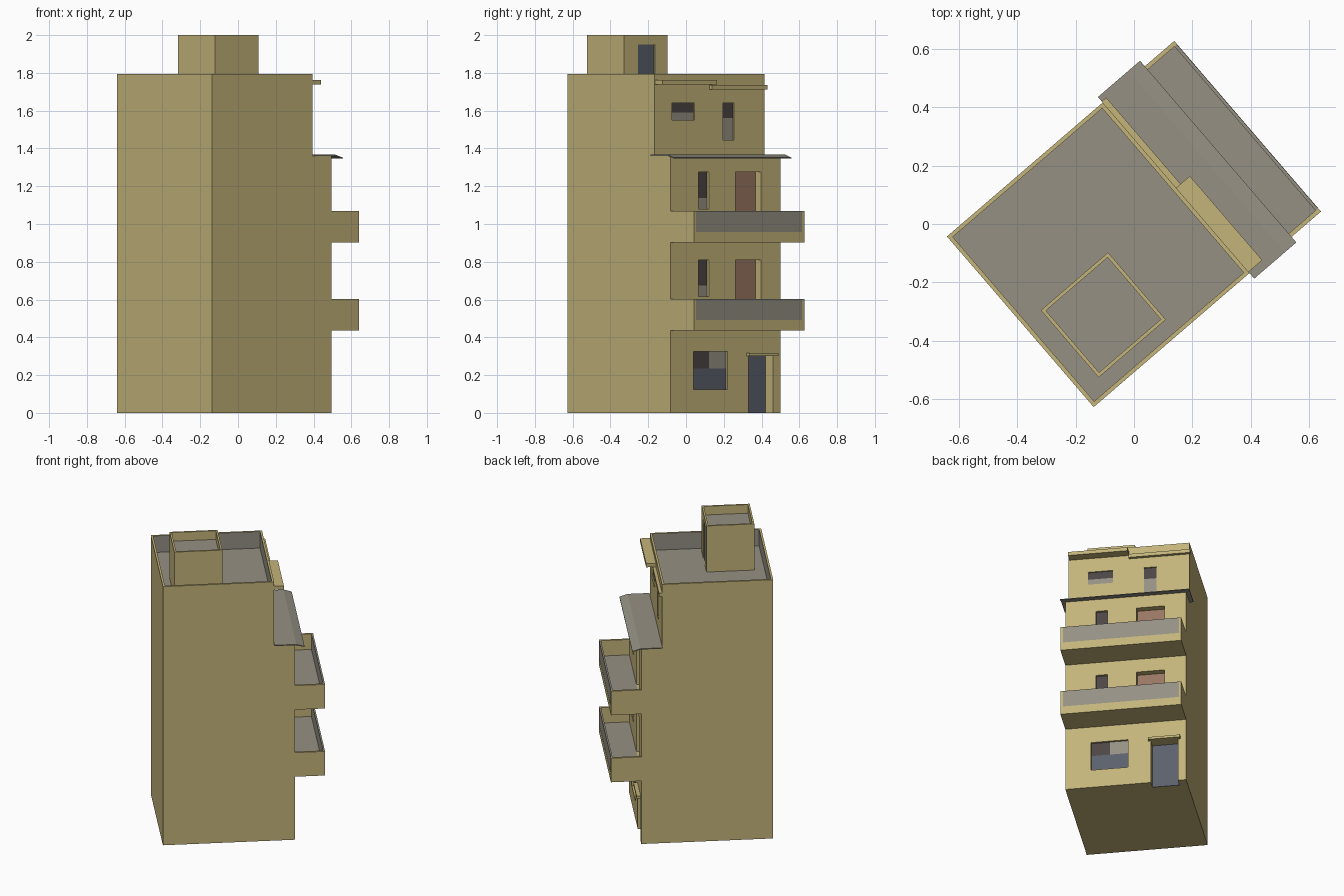
import bpy, bmesh, math

if "Cube" in bpy.data.objects:
    bpy.data.objects.remove(bpy.data.objects["Cube"])

ANGLE = math.radians(40.7)   # whole building is turned; local +x is the street side


def material(name, col):
    m = bpy.data.materials.new(name)
    m.diffuse_color = (*col, 1)
    m.use_nodes = True
    m.node_tree.nodes["Principled BSDF"].inputs["Base Color"].default_value = m.diffuse_color
    return m


TAN = material("tan_plaster", (0.55, 0.455, 0.195))
GRAY = material("gray_concrete", (0.30, 0.28, 0.23))
BROWN = material("brown_door", (0.32, 0.18, 0.12))
BLUE = material("slate_blue", (0.107, 0.117, 0.15))
DARK = material("dark_glass", (0.072, 0.06, 0.06))


def prism(name, profile, v0, v1, mat):
    """Extrude a (depth, height) profile along the width of the building."""
    bm = bmesh.new()
    face = bm.faces.new([bm.verts.new((u, v0, z)) for u, z in profile])
    ext = bmesh.ops.extrude_face_region(bm, geom=[face])
    for e in ext["geom"]:
        if isinstance(e, bmesh.types.BMVert):
            e.co.y = v1
    bmesh.ops.recalc_face_normals(bm, faces=bm.faces[:])
    me = bpy.data.meshes.new(name)
    bm.to_mesh(me)
    bm.free()
    me.materials.append(mat)
    ob = bpy.data.objects.new(name, me)
    ob.rotation_euler.z = ANGLE
    bpy.context.collection.objects.link(ob)
    return ob


def box(name, u0, u1, v0, v1, z0, z1, mat):
    return prism(name, [(u0, z0), (u1, z0), (u1, z1), (u0, z1)], v0, v1, mat)


def cut(ob, u0, u1, v0, v1, z0, z1):
    c = box("cutter", u0, u1, v0, v1, z0, z1, TAN)
    c.hide_render = True
    mod = ob.modifiers.new("cut", "BOOLEAN")
    mod.operation = "DIFFERENCE"
    mod.solver = "EXACT"
    mod.object = c
    bpy.context.view_layer.objects.active = ob
    bpy.ops.object.modifier_apply(modifier=mod.name)
    bpy.data.objects.remove(c)


def opening(ob, name, u, v0, v1, z0, z1, depth, panes):
    """Recess in the wall at depth u, filled with flat panes (fractions of the opening)."""
    cut(ob, u - depth, u + 0.1, v0, v1, z0 if z0 > 0 else -0.1, z1)
    w, h = v1 - v0, z1 - z0
    for a, b, c, d, mat in panes:
        box(name, u - depth, u - depth + 0.004, v0 + a * w, v0 + b * w,
            z0 + c * h, z0 + d * h, mat)


W = 0.385            # half width
BACK, TOPF, FRONT, BALC = -0.513, 0.19, 0.321, 0.513

# main body with set-back top floor
body = prism("building_body", [(BACK, 0), (FRONT, 0), (FRONT, 1.36), (TOPF, 1.36),
                               (TOPF, 1.795), (BACK, 1.795)], -W, W, TAN)
# sunken roof terrace
cut(body, BACK + 0.014, TOPF - 0.014, -W + 0.014, W - 0.014, 1.68, 1.9)

# ground floor window and door
opening(body, "shop_window", FRONT, -0.222, 0.015, 0.125, 0.325, 0.018,
        [(0, 1, 0, 0.55, BLUE), (0, 0.5, 0.55, 1, DARK), (0.5, 1, 0.55, 1, GRAY)])
opening(body, "entrance_door", FRONT, 0.16, 0.332, 0, 0.30, 0.065, [(0, 1, 0, 1, BLUE)])
box("door_canopy", FRONT - 0.01, 0.347, 0.145, 0.348, 0.30, 0.316, TAN)

# two balcony floors
for z in (0.437, 0.902):
    opening(body, "narrow_window", FRONT, -0.19, -0.117, z + 0.178, z + 0.373, 0.02,
            [(0, 1, 0.3, 1, DARK), (0, 1, 0, 0.3, GRAY)])
    opening(body, "balcony_door", FRONT, 0.068, 0.246, z + 0.058, z + 0.373, 0.046,
            [(0, 1, 0, 1, BROWN)])
    box("balcony_slab", FRONT, BALC, -W, W, z, z + 0.055, TAN)
    box("balcony_floor", FRONT, BALC - 0.012, -W + 0.015, W - 0.015, z + 0.055, z + 0.06, GRAY)
    for s in (-1, 1):
        box("balcony_end_wall", FRONT, BALC, *sorted((s * W, s * (W - 0.015))),
            z + 0.055, z + 0.167, TAN)
    box("balcony_front_panel", BALC - 0.012, BALC - 0.001, -W + 0.015, W - 0.015,
        z + 0.055, z + 0.167, GRAY)

# top floor windows
opening(body, "wide_window", TOPF, -0.2625, -0.104, 1.55, 1.64, 0.012,
        [(0, 1, 0.45, 1, DARK), (0, 1, 0, 0.45, GRAY)])
opening(body, "tall_window", TOPF, 0.094, 0.173, 1.445, 1.64, 0.012,
        [(0, 1, 0.6, 1, DARK), (0, 1, 0, 0.6, GRAY)])

# awning roof over the balconies
prism("awning_roof", [(TOPF, 1.361), (0.325, 1.361), (0.38, 1.346), (0.38, 1.351),
                      (0.328, 1.367), (TOPF, 1.367)], -0.41, 0.41, GRAY)

# ledges at the top of the facade
box("wide_ledge", TOPF, 0.252, -0.38, 0.0, 1.738, 1.763, TAN)
box("thin_ledge", TOPF, 0.21, 0.0, 0.39, 1.713, 1.737, TAN)

# stair house on the roof
P = (-0.434, -0.131, -0.319, -0.016)
house = box("stair_house", *P, 1.68, 2.0, TAN)
cut(house, P[0] + 0.012, P[1] - 0.012, P[2] + 0.012, P[3] - 0.012, 1.94, 2.1)
opening(house, "roof_door", P[1], -0.224, -0.105, 1.68, 1.95, 0.01, [(0, 1, 0, 1, BLUE)])

# gray inner faces of the sunken roofs
body.data.materials.append(GRAY)
for f in body.data.polygons:
    c = f.center
    if 1.66 < c.z < 1.79 and BACK + 0.01 < c.x < TOPF - 0.013 and abs(c.y) < W - 0.01:
        f.material_index = len(body.data.materials) - 1
house.data.materials.append(GRAY)
for f in house.data.polygons:
    if f.normal.z > 0.9 and 1.92 < f.center.z < 1.96:
        f.material_index = len(house.data.materials) - 1
